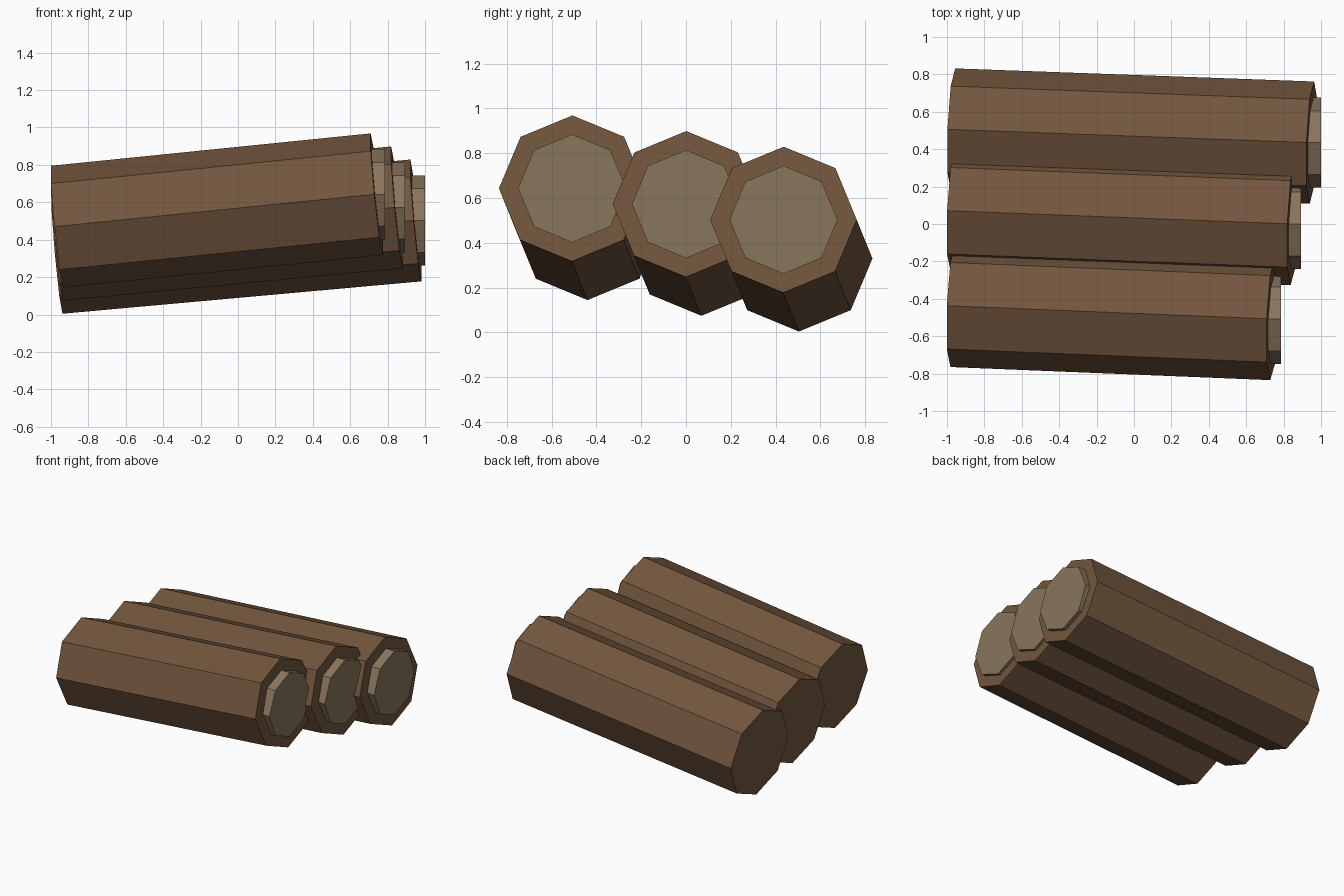
import bpy
import bmesh
import math
from mathutils import Vector, Matrix

cube = bpy.data.objects.get("Cube")
if cube:
    bpy.data.objects.remove(cube, do_unlink=True)


def make_material(name, color):
    mat = bpy.data.materials.new(name)
    mat.use_nodes = True
    mat.diffuse_color = color
    bsdf = mat.node_tree.nodes["Principled BSDF"]
    bsdf.inputs["Base Color"].default_value = color
    bsdf.inputs["Roughness"].default_value = 0.9
    return mat


bark = make_material("bark brown", (0.17, 0.093, 0.047, 1))
heartwood = make_material("cut wood tan", (0.25, 0.18, 0.11, 1))


def octagonal_prism(name, start, end, radius, mat):
    """Eight-sided prism between two points, with one corner pointing up."""
    start, end = Vector(start), Vector(end)
    axis = (end - start).normalized()
    side = Vector((0, 0, 1)).cross(axis).normalized()
    up = axis.cross(side)
    frame = Matrix((side, up, axis)).transposed().to_4x4()
    frame.translation = (start + end) / 2
    bm = bmesh.new()
    bmesh.ops.create_cone(bm, cap_ends=True, segments=8, radius1=radius,
                          radius2=radius, depth=(end - start).length)
    # Put a corner exactly on the upward axis
    corner = bm.verts[:][0].co
    angle = math.pi / 2 - math.atan2(corner.y, corner.x)
    bm.transform(frame @ Matrix.Rotation(angle, 4, "Z"))
    mesh = bpy.data.meshes.new(name)
    bm.to_mesh(mesh)
    bm.free()
    mesh.materials.append(mat)
    obj = bpy.data.objects.new(name, mesh)
    bpy.context.collection.objects.link(obj)
    return obj


# Three leaning logs, each with a level cut-wood plug in its raised end
logs = {
    "front": (0.742, -0.508, 0.643, 0.787),
    "middle": (0.850, 0.0, 0.573, 0.893),
    "back": (0.951, 0.435, 0.503, 1.0),
}
for label, (x, y, z, plug_x) in logs.items():
    octagonal_prism(label + "_log", (-0.968, y + 0.07, z - 0.173),
                    (x, y, z), 0.327, bark)
    octagonal_prism(label + "_log_plug", (x - 0.1, y, z),
                    (plug_x, y, z), 0.241, heartwood)
